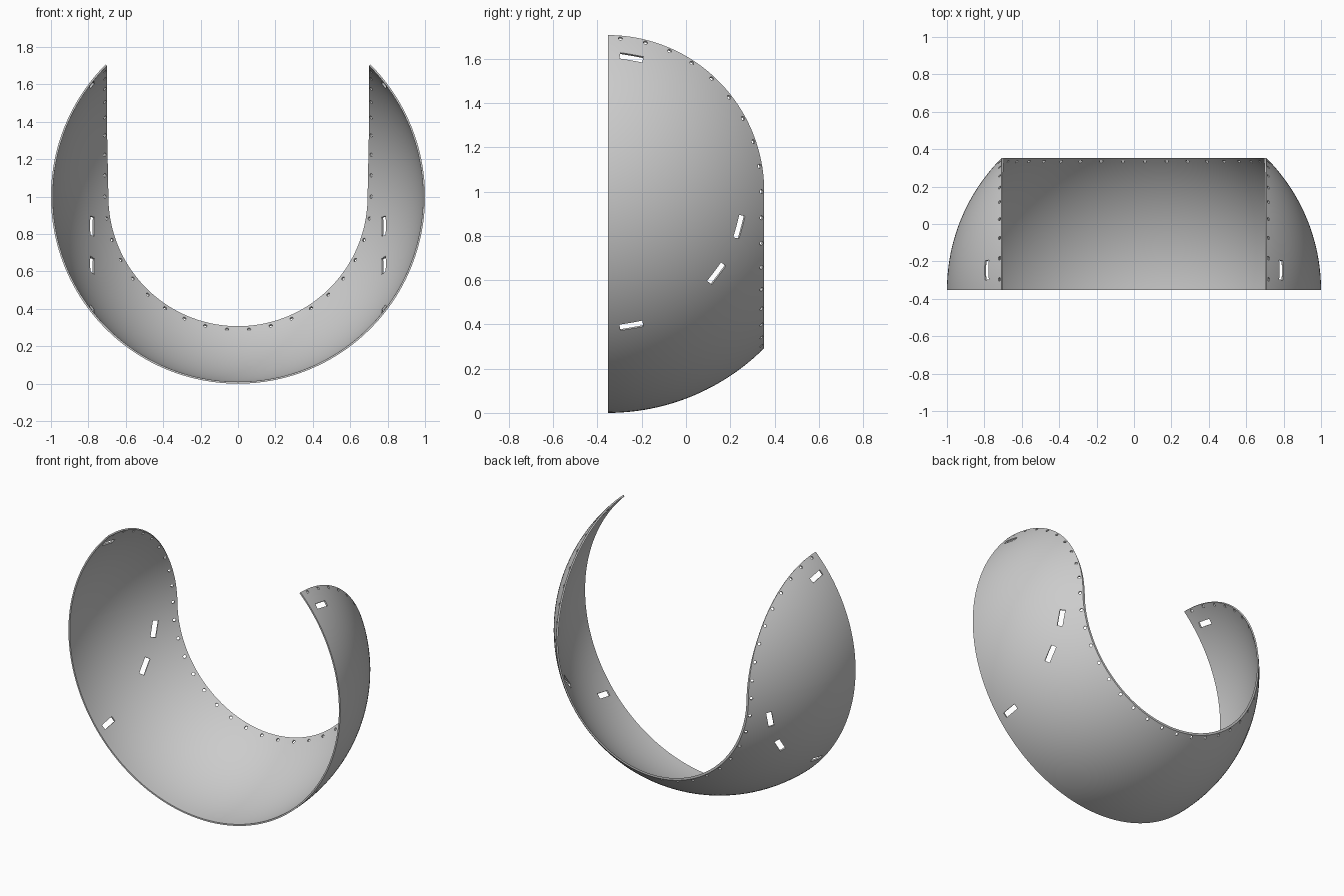
import bpy, bmesh
from math import sin, cos, pi, radians, asin
from mathutils import Vector, Matrix

if "Cube" in bpy.data.objects:
    bpy.data.objects.remove(bpy.data.objects["Cube"])

OUTER, INNER = 1.0, 0.99
EDGE = pi / 4                                   # angle of the cut rim
CENTRE = Vector((0, -sin(EDGE) / 2, 1))
ROWS, COLS = 24, 192


def on_sphere(turn, a):
    """Direction at a distance a from the front edge; turn runs 0..2 pi along the rim."""
    if turn < pi / 2:                           # round end on the left
        return Vector((cos(a), sin(a) * sin(turn), sin(a) * cos(turn)))
    if turn > 3 * pi / 2:                       # round end on the right
        d = on_sphere(2 * pi - turn, a)
        return Vector((-d.x, d.y, d.z))
    p = turn - pi / 2                           # band round the bottom
    return Vector((cos(a) * cos(p), sin(a), -cos(a) * sin(p)))


def inner_edge(turn):
    """The rim is flat round the bottom and square to the surface at the ends."""
    flat = asin(sin(EDGE) / INNER)
    past = max(0, abs(turn - pi) - pi / 2) / radians(30)
    return EDGE + (flat - EDGE) * max(0, 1 - past)


def finish(bm, name):
    bmesh.ops.recalc_face_normals(bm, faces=bm.faces)
    mesh = bpy.data.meshes.new(name)
    bm.to_mesh(mesh)
    bm.free()
    obj = bpy.data.objects.new(name, mesh)
    bpy.context.collection.objects.link(obj)
    return obj


# Thin spherical shell, built as closed rings joined along the rim
bm = bmesh.new()
rings = []
for c in range(COLS + 1):
    turn = 2 * pi * c / COLS
    ring = [on_sphere(turn, EDGE * r / ROWS) * OUTER for r in range(ROWS + 1)]
    ring += [on_sphere(turn, inner_edge(turn) * r / ROWS) * INNER
             for r in reversed(range(ROWS + 1))]
    rings.append([bm.verts.new(v + CENTRE) for v in ring])
n = len(rings[0])
for one, two in zip(rings, rings[1:]):
    for i in range(n):
        j = (i + 1) % n
        bm.faces.new((one[i], one[j], two[j], two[i]))
for ring in (rings[0], rings[-1]):
    for i in range(ROWS):
        bm.faces.new((ring[i], ring[i + 1], ring[n - 2 - i], ring[n - 1 - i]))
bmesh.ops.remove_doubles(bm, verts=bm.verts, dist=0.00001)
shell = finish(bm, "curved_shell")


# Cutters: pin holes along the rim and strap slots on both sides
def frame(direction, along):
    side = direction.cross(along).normalized()
    along = side.cross(direction)
    m = Matrix((along, side, direction)).transposed().to_4x4()
    m.translation = CENTRE + direction * (OUTER + INNER) / 2
    return m


bm = bmesh.new()
step = pi / 19
for k in range(-9, 29):
    turn = pi / 2 + k * step
    d = on_sphere(turn, radians(44))
    m = frame(d, on_sphere(turn + 0.01, radians(44)) - d)
    bmesh.ops.create_cone(bm, cap_ends=True, segments=16, radius1=0.0095,
                          radius2=0.0095, depth=0.06, matrix=m)
tilt = radians(38)
for angle in (80, -15, -37, -80):
    b = radians(angle)
    for s in (1, -1):
        d = Vector((s * cos(tilt), sin(tilt) * cos(b), sin(tilt) * sin(b)))
        m = frame(d, Vector((0, -sin(b), cos(b))))
        bmesh.ops.create_cube(bm, size=1, matrix=m @ Matrix.Diagonal((0.105, 0.034, 0.08, 1)))
cutter = finish(bm, "hole_cutter")

mod = shell.modifiers.new("holes", "BOOLEAN")
mod.operation = "DIFFERENCE"
mod.solver = "EXACT"
mod.object = cutter
bpy.ops.object.select_all(action="DESELECT")
bpy.context.view_layer.objects.active = shell
shell.select_set(True)
bpy.ops.object.modifier_apply(modifier=mod.name)
bpy.data.objects.remove(cutter)

# Colour and shading
grey = bpy.data.materials.new("light_grey")
grey.use_nodes = True
colour = (0.6, 0.6, 0.6, 1)
grey.diffuse_color = colour
grey.node_tree.nodes["Principled BSDF"].inputs["Base Color"].default_value = colour
shell.data.materials.clear()
shell.data.materials.append(grey)
bpy.ops.object.shade_smooth_by_angle(angle=radians(30))
